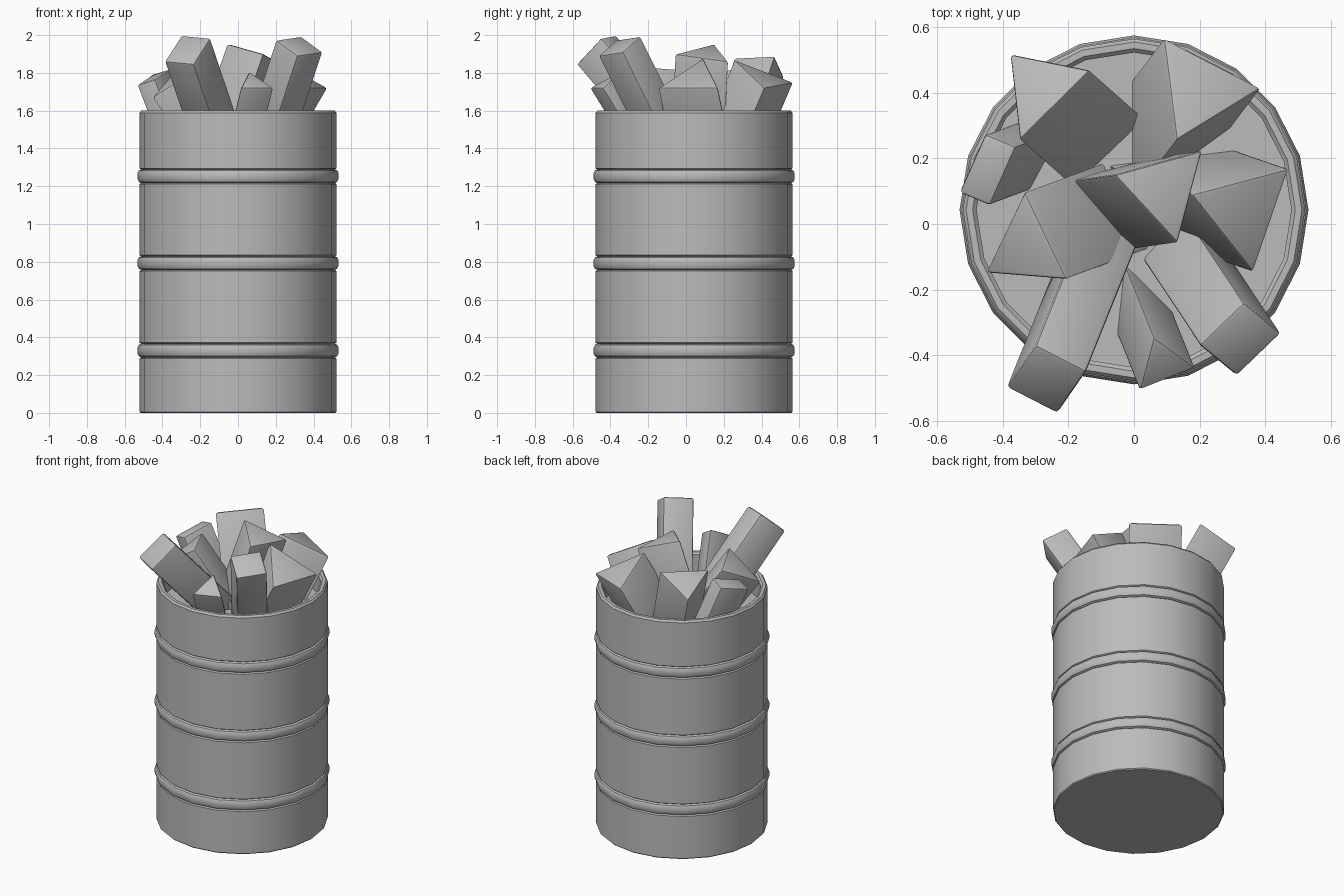
import bpy, bmesh, math
from mathutils import Vector

if "Cube" in bpy.data.objects:
    bpy.data.objects.remove(bpy.data.objects["Cube"])

GREY = (0.5, 0.5, 0.5, 1)
grey = bpy.data.materials.new("plain grey")
grey.use_nodes = True
grey.diffuse_color = GREY
grey.node_tree.nodes["Principled BSDF"].inputs["Base Color"].default_value = GREY


def finish(name, bm):
    bmesh.ops.recalc_face_normals(bm, faces=bm.faces)
    mesh = bpy.data.meshes.new(name)
    bm.to_mesh(mesh)
    bm.free()
    mesh.materials.append(grey)
    obj = bpy.data.objects.new(name, mesh)
    bpy.context.collection.objects.link(obj)
    bpy.ops.object.select_all(action='DESELECT')
    obj.select_set(True)
    bpy.context.view_layer.objects.active = obj
    bpy.ops.object.shade_smooth_by_angle(angle=math.radians(32))
    return obj


def lathe(name, profile, sides=20):
    """Spin a radius/height profile about the vertical axis, capping both ends."""
    bm = bmesh.new()
    rings = []
    for r, z in profile:
        rings.append([bm.verts.new((r * math.cos(a), r * math.sin(a), z))
                      for a in (math.tau * i / sides for i in range(sides))])
    for low, high in zip(rings, rings[1:]):
        for i in range(sides):
            j = (i + 1) % sides
            bm.faces.new((low[i], low[j], high[j], high[i]))
    bm.faces.new(rings[0][::-1])
    bm.faces.new(rings[-1])
    obj = finish(name, bm)
    obj.location.y = 0.043
    return obj


def beam(name, corner, a, b, square=False, length=0.75):
    """Block whose raised end has edges corner-a and corner-b; it runs inward."""
    p, a, b = Vector(corner), Vector(a), Vector(b)
    axis = (a - p).cross(b - p).normalized()
    if axis.z > 0:
        axis = -axis
    outline = [p, a, a + b - p, b] if square else [p, a, b]
    bm = bmesh.new()
    face = bm.faces.new([bm.verts.new(v) for v in outline])
    ext = bmesh.ops.extrude_face_region(bm, geom=[face], use_keep_orig=True)
    moved = [g for g in ext["geom"] if isinstance(g, bmesh.types.BMVert)]
    bmesh.ops.translate(bm, verts=moved, vec=axis * length)
    bmesh.ops.recalc_face_normals(bm, faces=bm.faces)
    bmesh.ops.bevel(bm, geom=bm.edges[:], offset=0.012, segments=2,
                    profile=0.5, affect='EDGES')
    return finish(name, bm)


# Drum: three rolled hoops, rounded rim, recessed inner surface
R = 0.522
profile = [(R - 0.006, 0), (R, 0.006)]
for z in (0.33, 0.793, 1.253):
    half = [(R, 0.042), (R - 0.009, 0.036), (R + 0.003, 0.03), (R + 0.01, 0.016)]
    profile += [(r, z - d) for r, d in half]
    profile += [(r, z + d) for r, d in reversed(half)]
profile += [(R, 1.588), (R - 0.01, 1.6), (R - 0.03, 1.6), (R - 0.042, 1.588),
            (R - 0.042, 1.45)]
lathe("drum", profile)

# Square beams
beam("front_right_beam", (-0.30, -0.37, 2.0), (-0.145, -0.45, 1.985),
     (-0.39, -0.50, 1.86), square=True)
beam("front_left_beam", (0.335, -0.24, 1.995), (0.45, -0.335, 1.91),
     (0.2, -0.37, 1.975), square=True)
beam("right_beam", (-0.455, 0.275, 1.79), (-0.36, 0.235, 1.82),
     (-0.535, 0.095, 1.735), square=True)

# Three-sided beams
beam("back_right_wedge", (-0.38, 0.52, 1.78), (-0.133, 0.47, 1.89), (-0.35, 0.255, 1.88))
beam("back_left_wedge", (0.13, 0.255, 1.87), (0.09, 0.57, 1.75), (0.39, 0.415, 1.72))
beam("left_wedge", (0.175, 0.09, 1.88), (0.475, 0.17, 1.72), (0.365, -0.15, 1.72))
beam("middle_wedge", (-0.06, 0.15, 1.955), (0.21, 0.225, 1.86), (0.134, -0.06, 1.90))
beam("right_wedge", (-0.335, 0.1, 1.81), (-0.455, -0.15, 1.67), (-0.205, -0.17, 1.83))
beam("front_wedge", (0.06, -0.345, 1.81), (0.19, -0.44, 1.72), (0.015, -0.51, 1.72))
